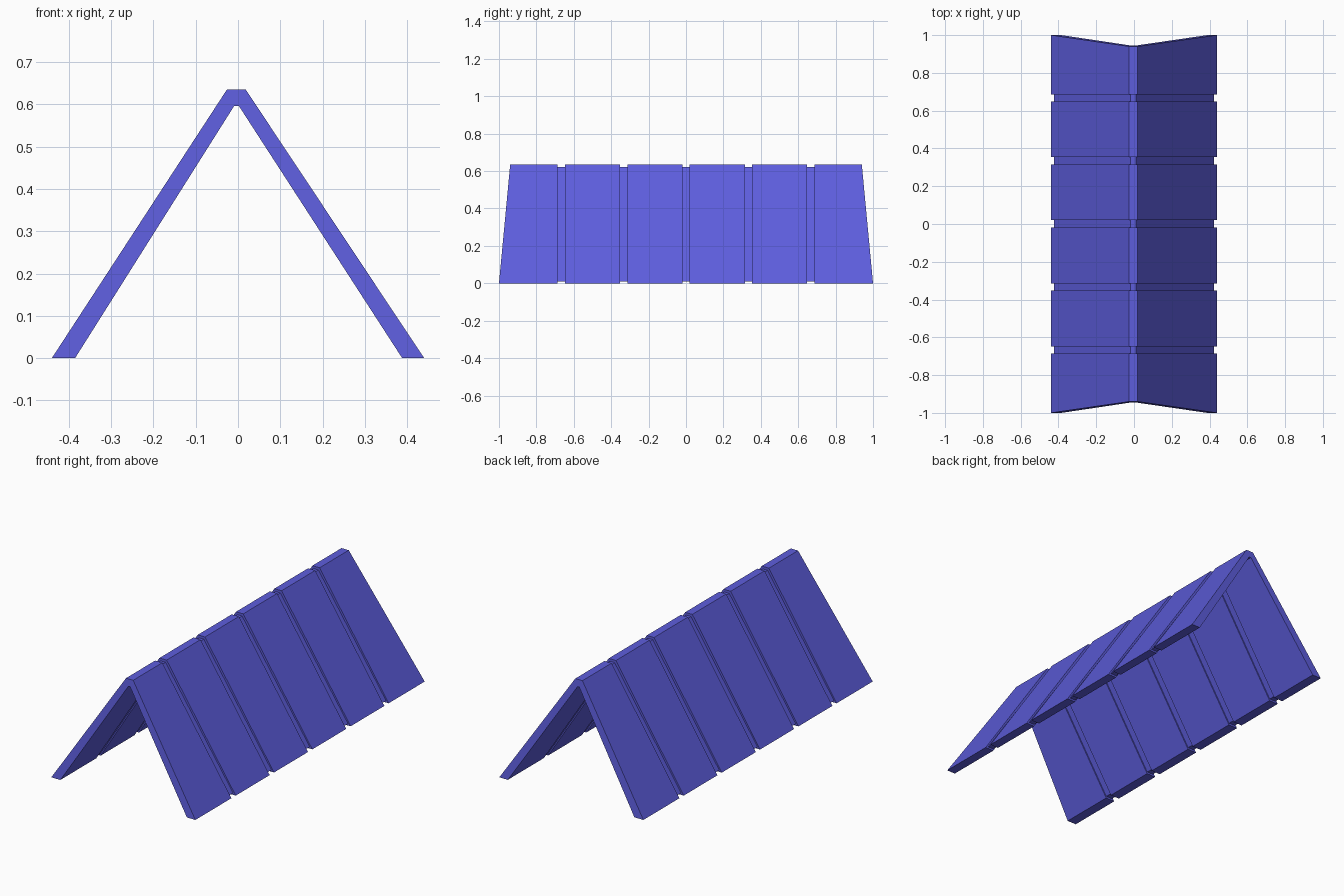
import bpy
import bmesh

cube = bpy.data.objects.get("Cube")
if cube:
    bpy.data.objects.remove(cube, do_unlink=True)

# One painted colour for the whole roof
blue = bpy.data.materials.new("violet_blue")
blue.use_nodes = True
colour = (0.11, 0.11, 0.72, 1)
blue.diffuse_color = colour
blue.node_tree.nodes["Principled BSDF"].inputs["Base Color"].default_value = colour

HEIGHT = 0.635
SLOPE = 0.06  # how far each gable end leans inward at the ridge

# Inverted V cross-sections: full panel, and the thinner core seen in the grooves
PANEL = [(-0.44, 0), (-0.385, 0), (-0.009, 0.596), (0.002, 0.596),
         (0.388, 0), (0.44, 0), (0.018, HEIGHT), (-0.026, HEIGHT)]
CORE = [(-0.424, 0.01), (-0.386, 0.01), (-0.01, 0.606), (0.003, 0.606),
        (0.389, 0.01), (0.424, 0.01), (0.011, 0.621), (-0.018, 0.621)]


def extrude_profile(name, profile, y0, y1, lean0=0, lean1=0):
    """Closed prism along y whose ends may lean with height."""
    bm = bmesh.new()
    front = [bm.verts.new((x, y0 + lean0 * z / HEIGHT, z)) for x, z in profile]
    back = [bm.verts.new((x, y1 - lean1 * z / HEIGHT, z)) for x, z in profile]
    n = len(profile)
    for i in range(n):
        j = (i + 1) % n
        bm.faces.new((front[i], front[j], back[j], back[i]))
    # cap each end with the two legs and the ridge piece
    for ring in (front, back):
        for ids in ((0, 1, 2, 7), (2, 3, 6, 7), (3, 4, 5, 6)):
            bm.faces.new([ring[i] for i in ids])
    bmesh.ops.recalc_face_normals(bm, faces=bm.faces)
    mesh = bpy.data.meshes.new(name)
    bm.to_mesh(mesh)
    bm.free()
    mesh.materials.append(blue)
    obj = bpy.data.objects.new(name, mesh)
    bpy.context.collection.objects.link(obj)
    return obj


# Six folded panels with narrow grooves between them
seams = [-0.667, -0.333, 0.001, 0.335, 0.667]
starts = [-1] + [s + 0.019 for s in seams]
ends = [s - 0.019 for s in seams] + [1]
for i, (y0, y1) in enumerate(zip(starts, ends)):
    extrude_profile(f"roof_panel_{i + 1}", PANEL, y0, y1,
                    SLOPE if i == 0 else 0, SLOPE if i == 5 else 0)

# Recessed strips that join the panels
for i, s in enumerate(seams):
    extrude_profile(f"groove_strip_{i + 1}", CORE, s - 0.03, s + 0.03)
